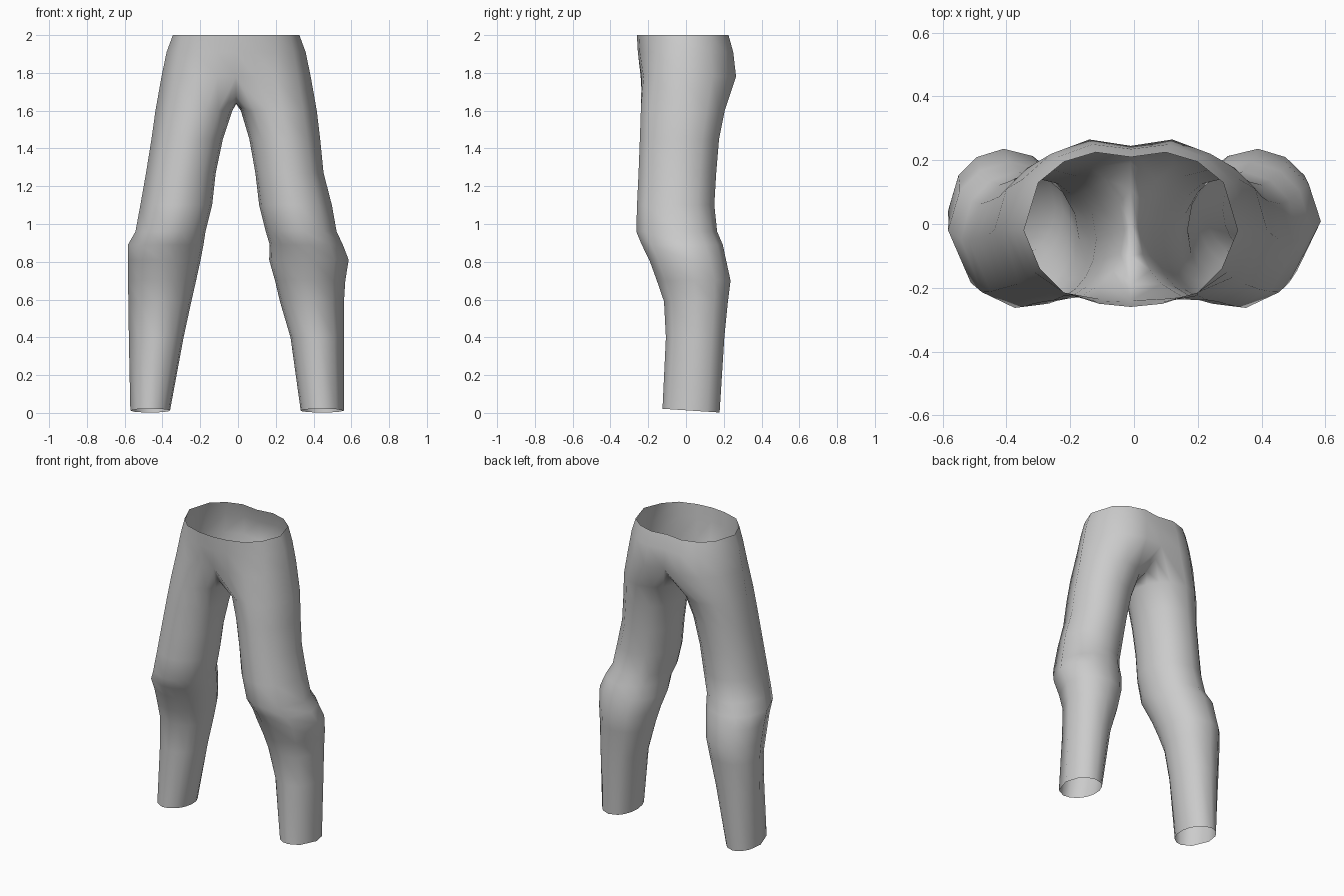
import bpy, bmesh, math

if "Cube" in bpy.data.objects:
    bpy.data.objects.remove(bpy.data.objects["Cube"])

CX = -0.01  # centre seam

# Half outlines of the waist and hips, front seam to back seam: (x, y)
HIPS = [
    (2.0, [(0, -.26), (.1, -.25), (.21, -.215), (.285, -.14), (.335, -.02),
           (.29, .13), (.21, .195), (.11, .225), (0, .21)]),
    (1.91, [(0, -.255), (.1, -.245), (.21, -.215), (.305, -.15), (.368, -.02),
            (.32, .13), (.23, .21), (.12, .25), (0, .235)]),
    (1.78, [(0, -.24), (.1, -.235), (.21, -.225), (.325, -.165), (.395, -.02),
            (.34, .14), (.25, .22), (.13, .265), (0, .245)]),
]
# Crotch seam, back to front: (y, z)
CROTCH = [(.19, 1.71), (.11, 1.66), (.0, 1.635), (-.1, 1.64), (-.19, 1.68)]

# Leg rings: z, front y, back y, left inner/outer x, right inner/outer x
LEGS = [
    (1.60, -.24, .205, -.03, -.437, .015, .417),
    (1.45, -.245, .175, -.08, -.458, .06, .435),
    (1.27, -.252, .16, -.118, -.487, .092, .453),
    (1.10, -.26, .15, -.137, -.517, .112, .497),
    (.96, -.264, .165, -.172, -.543, .147, .522),
    (.89, -.235, .195, -.183, -.583, .168, .555),
    (.81, -.195, .212, -.198, -.582, .165, .586),
    (.70, -.155, .236, -.222, -.583, .196, .568),
    (.59, -.117, .222, -.247, -.58, .222, .561),
    (.40, -.107, .203, -.288, -.578, .278, .56),
    (.012, -.125, .178, -.36, -.57, .332, .56),
]
ANGLES = [-40, -18, 5, 40, 90, 125, 150, 178, 208, 226, 248, 270, 290, 305]


def bridge(bm, a, b, closed, flip):
    """Quads between two equal rows of vertices."""
    n = len(a)
    for i in range(n if closed else n - 1):
        j = (i + 1) % n
        q = [a[i], b[i], b[j], a[j]]
        bm.faces.new(q[::-1] if flip else q)


bm = bmesh.new()

# Seams shared by both halves
front = [bm.verts.new((CX, pts[0][1], z)) for z, pts in HIPS]
back = [bm.verts.new((CX, pts[-1][1], z)) for z, pts in HIPS]
crotch = [bm.verts.new((CX, y, z)) for y, z in CROTCH]

for side in (-1, 1):
    # Waist and hips
    rows = []
    for k, (z, pts) in enumerate(HIPS):
        mid = [bm.verts.new((CX + side * x, y, z)) for x, y in pts[1:-1]]
        rows.append([front[k]] + mid + [back[k]])
    for a, b in zip(rows, rows[1:]):
        bridge(bm, a, b, False, side < 0)

    # Leg, starting from the hip row closed by the crotch seam
    ring = rows[-1] + crotch
    for z, yf, yb, li, lo, ri, ro in LEGS:
        xi, xo = (li, lo) if side < 0 else (ri, ro)
        cx, rx = (xi + xo) / 2, abs(xo - xi) / 2
        cy, ry = (yf + yb) / 2, (yb - yf) / 2
        new = []
        for d in ANGLES:
            t = math.radians(d)
            y = cy - ry * math.cos(t)
            tilt = -.065 * (y - cy) if z < .1 else 0
            new.append(bm.verts.new((cx + side * rx * math.sin(t), y, z + tilt)))
        bridge(bm, ring, new, True, side < 0)
        ring = new

bmesh.ops.recalc_face_normals(bm, faces=bm.faces)
mesh = bpy.data.meshes.new("trousers")
bm.to_mesh(mesh)
bm.free()
mesh.shade_smooth()

cloth = bpy.data.materials.new("grey cloth")
cloth.diffuse_color = (.6, .6, .6, 1)
cloth.use_nodes = True
cloth.node_tree.nodes["Principled BSDF"].inputs["Base Color"].default_value = cloth.diffuse_color
mesh.materials.append(cloth)

trousers = bpy.data.objects.new("trousers", mesh)
bpy.context.collection.objects.link(trousers)
